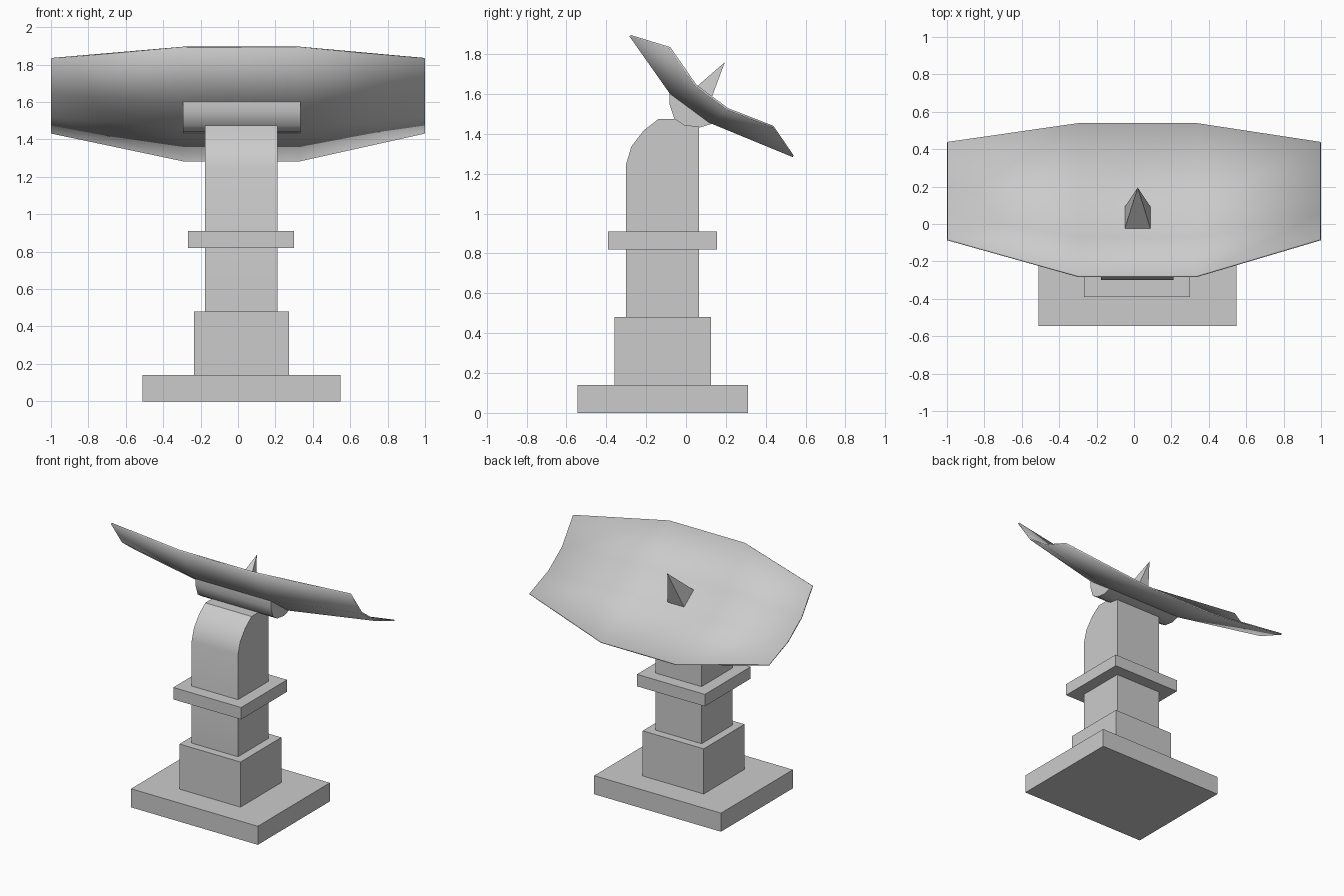
import bpy
import bmesh

if "Cube" in bpy.data.objects:
    bpy.data.objects.remove(bpy.data.objects["Cube"])


def make_object(name, verts, faces, smooth=None):
    mesh = bpy.data.meshes.new(name)
    mesh.from_pydata(verts, [], faces)
    bm = bmesh.new()
    bm.from_mesh(mesh)
    bmesh.ops.recalc_face_normals(bm, faces=bm.faces)
    bm.to_mesh(mesh)
    bm.free()
    obj = bpy.data.objects.new(name, mesh)
    bpy.context.collection.objects.link(obj)
    if smooth:
        bpy.ops.object.select_all(action='DESELECT')
        obj.select_set(True)
        bpy.context.view_layer.objects.active = obj
        bpy.ops.object.shade_smooth_by_angle(angle=smooth)
    return obj


def extrude_x(name, profile, x0, x1, smooth=None):
    """Prism along x from a closed (y, z) profile."""
    n = len(profile)
    verts = [(x, y, z) for x in (x0, x1) for y, z in profile]
    faces = [(i, (i + 1) % n, n + (i + 1) % n, n + i) for i in range(n)]
    faces += [tuple(range(n)), tuple(range(n, 2 * n))]
    return make_object(name, verts, faces, smooth)


def box(name, x0, x1, y0, y1, z0, z1):
    return extrude_x(name, [(y0, z0), (y1, z0), (y1, z1), (y0, z1)], x0, x1)


# Stepped base and collar
box("base_slab", -0.51, 0.547, -0.545, 0.312, 0.0, 0.14)
box("pedestal", -0.236, 0.273, -0.36, 0.126, 0.14, 0.48)
box("collar", -0.266, 0.30, -0.391, 0.156, 0.82, 0.91)

# Column with rounded front shoulder
extrude_x("column", [
    (0.066, 0.48), (0.066, 1.475), (-0.138, 1.475), (-0.212, 1.418),
    (-0.274, 1.337), (-0.30, 1.25), (-0.30, 0.48)], -0.176, 0.21, 0.6)

# Half-round tilt bearing behind the dish
extrude_x("tilt_bearing", [
    (-0.083, 1.603), (-0.083, 1.55), (-0.058, 1.475), (-0.008, 1.443),
    (0.07, 1.433), (0.135, 1.452), (0.115, 1.46)], -0.295, 0.333, 0.8)

# Curved dish, lofted through four cross-sections
middle = [(-0.28, 1.893), (-0.077, 1.605), (0.12, 1.46), (0.538, 1.288)]
end = [(-0.083, 1.833), (0.049, 1.643), (0.209, 1.525), (0.437, 1.436)]
sections = [(-0.998, end), (-0.295, middle), (0.333, middle), (0.998, end)]
verts = [(x, y, z) for x, prof in sections for y, z in prof]
faces = [(4 * i + j, 4 * i + j + 1, 4 * i + j + 5, 4 * i + j + 4)
         for i in range(3) for j in range(3)]
dish = make_object("dish", verts, faces, 0.8)
solid = dish.modifiers.new("thickness", 'SOLIDIFY')
solid.thickness = 0.01
solid.offset = 0

# Pyramid feed horn
make_object("feed_horn", [
    (-0.051, -0.03, 1.565), (0.09, -0.03, 1.565),
    (0.09, 0.09, 1.478), (-0.051, 0.09, 1.478), (0.02, 0.195, 1.76)],
    [(0, 1, 2, 3), (0, 1, 4), (1, 2, 4), (2, 3, 4), (3, 0, 4)])
